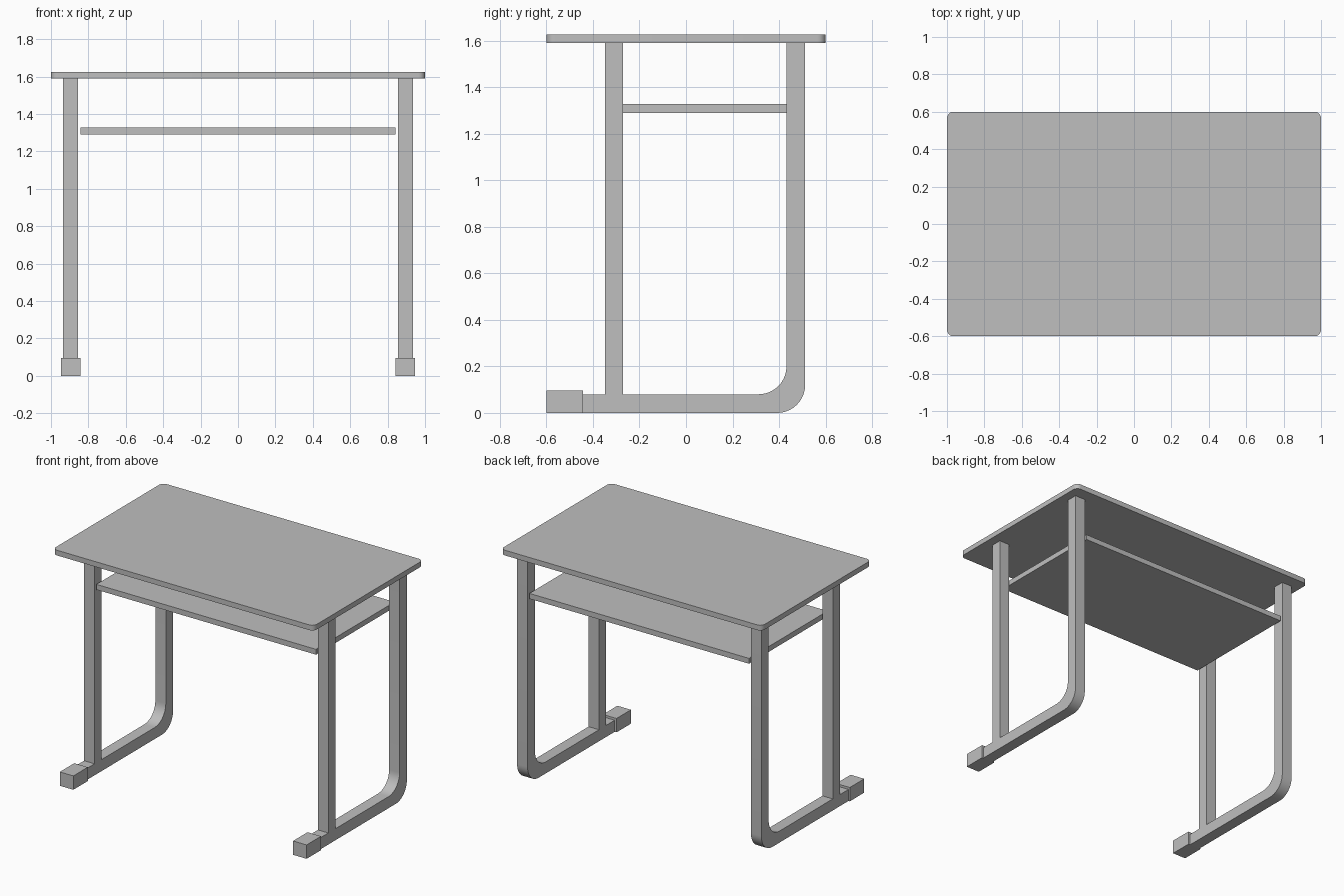
import bpy
import bmesh
from math import cos, sin, pi, radians
from mathutils import Vector

cube = bpy.data.objects.get("Cube")
if cube:
    bpy.data.objects.remove(cube, do_unlink=True)

grey = bpy.data.materials.new("plain grey")
grey.use_nodes = True
colour = (0.52, 0.52, 0.52, 1)
grey.diffuse_color = colour
grey.node_tree.nodes["Principled BSDF"].inputs["Base Color"].default_value = colour


def arc(centre, radius, start, end, steps=10):
    """Points on an arc, angles in quarter turns."""
    angles = [(start + (end - start) * i / steps) * pi / 2 for i in range(steps + 1)]
    return [(centre[0] + radius * cos(a), centre[1] + radius * sin(a)) for a in angles]


def prism(name, outline, low, high, axis):
    """Extrude a flat outline along z (outline in xy) or x (outline in yz)."""
    place = (lambda p: (p[0], p[1], low)) if axis == "z" else (lambda p: (low, p[0], p[1]))
    depth = high - low
    bm = bmesh.new()
    face = bm.faces.new([bm.verts.new(place(p)) for p in outline])
    grown = bmesh.ops.extrude_face_region(bm, geom=[face])["geom"]
    shift = Vector((0, 0, depth)) if axis == "z" else Vector((depth, 0, 0))
    bmesh.ops.translate(bm, vec=shift, verts=[g for g in grown if isinstance(g, bmesh.types.BMVert)])
    bmesh.ops.recalc_face_normals(bm, faces=bm.faces)
    mesh = bpy.data.meshes.new(name)
    bm.to_mesh(mesh)
    bm.free()
    mesh.materials.append(grey)
    obj = bpy.data.objects.new(name, mesh)
    bpy.context.collection.objects.link(obj)
    bpy.ops.object.select_all(action="DESELECT")
    obj.select_set(True)
    bpy.context.view_layer.objects.active = obj
    bpy.ops.object.shade_smooth_by_angle(angle=radians(30))
    return obj


def rect(a0, a1, b0, b1):
    return [(a0, b0), (a1, b0), (a1, b1), (a0, b1)]


TOP_UNDER = 1.59
TUBE = 0.08
BACK = 0.512

# Table top with rounded corners
r = 0.035
corners = [(1 - r, 0.6 - r), (r - 1, 0.6 - r), (r - 1, r - 0.6), (1 - r, r - 0.6)]
top_outline = [p for i, c in enumerate(corners) for p in arc(c, r, i, i + 1, 6)]
prism("table_top", top_outline, TOP_UNDER, 1.626, "z")

# Shelf between the two leg frames
prism("shelf", rect(-0.842, 0.842, -0.348, BACK), 1.29, 1.327, "z")

# Floor rail bending up into the back leg
bend = 0.12
inner = BACK - TUBE
rail_outline = [(-0.5, 0)]
rail_outline += arc((BACK - bend, bend), bend, -1, 0)
rail_outline += [(BACK, TOP_UNDER), (inner, TOP_UNDER)]
rail_outline += arc((inner - bend, TUBE + bend), bend, 0, -1)
rail_outline += [(-0.5, TUBE)]

for side, sign in (("left", 1), ("right", -1)):
    x0, x1 = sorted((sign * 0.856, sign * 0.936))
    prism(side + "_rail_and_back_leg", rail_outline, x0, x1, "x")
    prism(side + "_front_leg", rect(-0.348, -0.27, TUBE, TOP_UNDER), x0, x1, "x")
    # Block-shaped foot cap over the rail end
    f0, f1 = sorted((sign * 0.842, sign * 0.946))
    prism(side + "_foot_cap", rect(-0.6, -0.442, 0, 0.096), f0, f1, "x")
